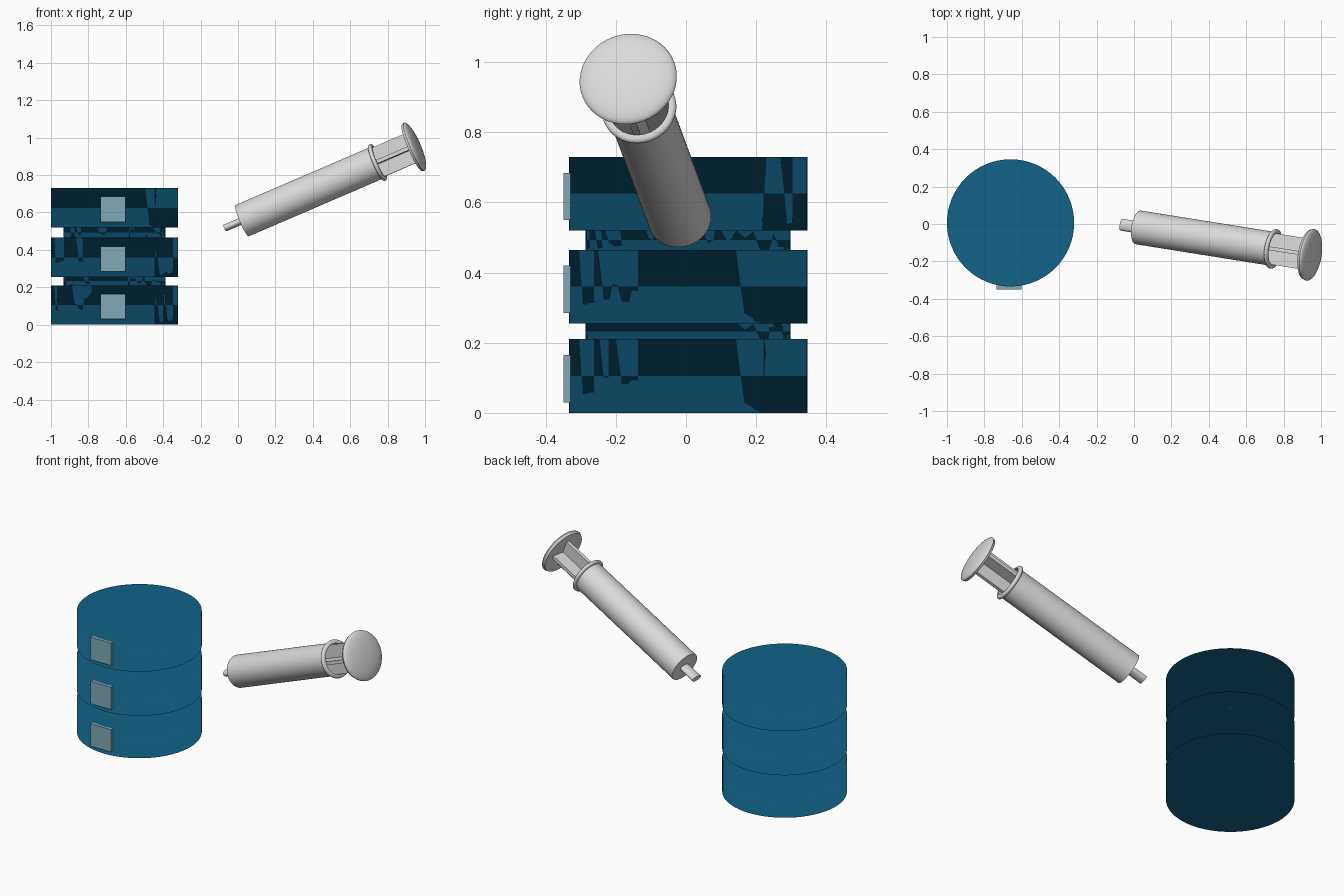
import bpy, bmesh, math
from mathutils import Matrix, Vector

if "Cube" in bpy.data.objects:
    bpy.data.objects.remove(bpy.data.objects["Cube"], do_unlink=True)


def material(name, color):
    mat = bpy.data.materials.new(name)
    mat.use_nodes = True
    mat.diffuse_color = (*color, 1)
    mat.node_tree.nodes["Principled BSDF"].inputs["Base Color"].default_value = (*color, 1)
    return mat


TEAL = material("deep teal", (0.006, 0.125, 0.25))
PALE = material("pale blue grey", (0.22, 0.40, 0.47))
GREY = material("light grey", (0.70, 0.70, 0.70))


def finish(name, bm, mat, matrix=Matrix(), smooth=True):
    bmesh.ops.recalc_face_normals(bm, faces=bm.faces)
    mesh = bpy.data.meshes.new(name)
    bm.to_mesh(mesh)
    bm.free()
    mesh.materials.append(mat)
    obj = bpy.data.objects.new(name, mesh)
    bpy.context.collection.objects.link(obj)
    obj.matrix_world = matrix
    if smooth:
        bpy.ops.object.select_all(action="DESELECT")
        obj.select_set(True)
        bpy.context.view_layer.objects.active = obj
        bpy.ops.object.shade_smooth_by_angle(angle=math.radians(40))
    return obj


def disc(name, rx, ry, z0, z1, mat, matrix=Matrix(), soft=False):
    bm = bmesh.new()
    place = Matrix.Translation((0, 0, (z0 + z1) / 2)) @ Matrix.Diagonal((rx, ry, z1 - z0, 1))
    bmesh.ops.create_cone(bm, cap_ends=True, segments=64, radius1=1, radius2=1, depth=1, matrix=place)
    obj = finish(name, bm, mat, matrix, not soft)
    if soft:
        # Rim normals follow the broad caps, giving the soft rolled shading
        obj.data.shade_smooth()
        mod = obj.modifiers.new("soft rim", "WEIGHTED_NORMAL")
        mod.mode = "FACE_AREA"
        mod.weight = 100
    return obj


def box(name, size, center, mat, matrix=Matrix()):
    bm = bmesh.new()
    place = Matrix.Translation(center) @ Matrix.Diagonal((*size, 1))
    bmesh.ops.create_cube(bm, size=1, matrix=place)
    return finish(name, bm, mat, matrix, False)


def lathe(name, profile, mat, matrix):
    bm = bmesh.new()
    verts = [bm.verts.new((r, 0, z)) for r, z in profile]
    edges = [bm.edges.new(pair) for pair in zip(verts, verts[1:])]
    bmesh.ops.spin(bm, geom=verts + edges, cent=(0, 0, 0), axis=(0, 0, 1),
                   angle=math.tau, steps=48, use_duplicate=False)
    bmesh.ops.remove_doubles(bm, verts=bm.verts, dist=0.0005)
    return finish(name, bm, mat, matrix)


# Stacked drum: three wide discs joined by narrow necks
drum = Matrix.Translation((-0.66, 0.006, 0))
tiers = [(0, 0.21), (0.255, 0.465), (0.52, 0.73)]
for i, (low, high) in enumerate(tiers):
    disc(f"drum_tier_{i + 1}", 0.34, 0.34, low, high, TEAL, drum, soft=True)
    box(f"tier_plate_{i + 1}", (0.135, 0.02, 0.135), (-0.668, -0.339, (low + high) / 2 - 0.008), PALE)
for i in range(2):
    disc(f"drum_neck_{i + 1}", 0.273, 0.292, tiers[i][1], tiers[i + 1][0], TEAL, drum, soft=True)

# Syringe frame: local z runs from the nozzle to the thumb cap
axis = Vector((0.909, -0.145, 0.391)).normalized()
side = Vector((0, 0, 1)).cross(axis).normalized()
up = axis.cross(side)
syringe = Matrix.Translation((0.022, -0.018, 0.556)) @ Matrix((side, up, axis)).transposed().to_4x4()

# Barrel with its open rear end, and the rounded finger flange
lathe("syringe_barrel", [(0, 0), (0.091, 0), (0.091, 0.80), (0.086, 0.80), (0.086, 0.02), (0, 0.02)],
      GREY, syringe)
flange = [(0.086, 0.785), (0.098, 0.785), (0.105, 0.79), (0.107, 0.796),
          (0.105, 0.802), (0.098, 0.807), (0.086, 0.807), (0.086, 0.785)]
lathe("finger_flange", flange, GREY, syringe)
disc("nozzle", 0.032, 0.019, -0.10, 0.01, GREY, syringe)

# Plunger: crossed ribs ending in a domed thumb cap
box("plunger_rib_flat", (0.168, 0.02, 0.97), (0, 0, 0.52), GREY, syringe)
box("plunger_rib_upright", (0.02, 0.168, 0.97), (0, 0, 0.52), GREY, syringe)
dome = [(0.14 * math.cos(a), 1.012 + 0.03 * math.sin(a))
        for a in (math.pi / 2 * i / 10 for i in range(11))]
lathe("thumb_cap", [(0, 0.995), (0.134, 0.998)] + dome, GREY, syringe)
